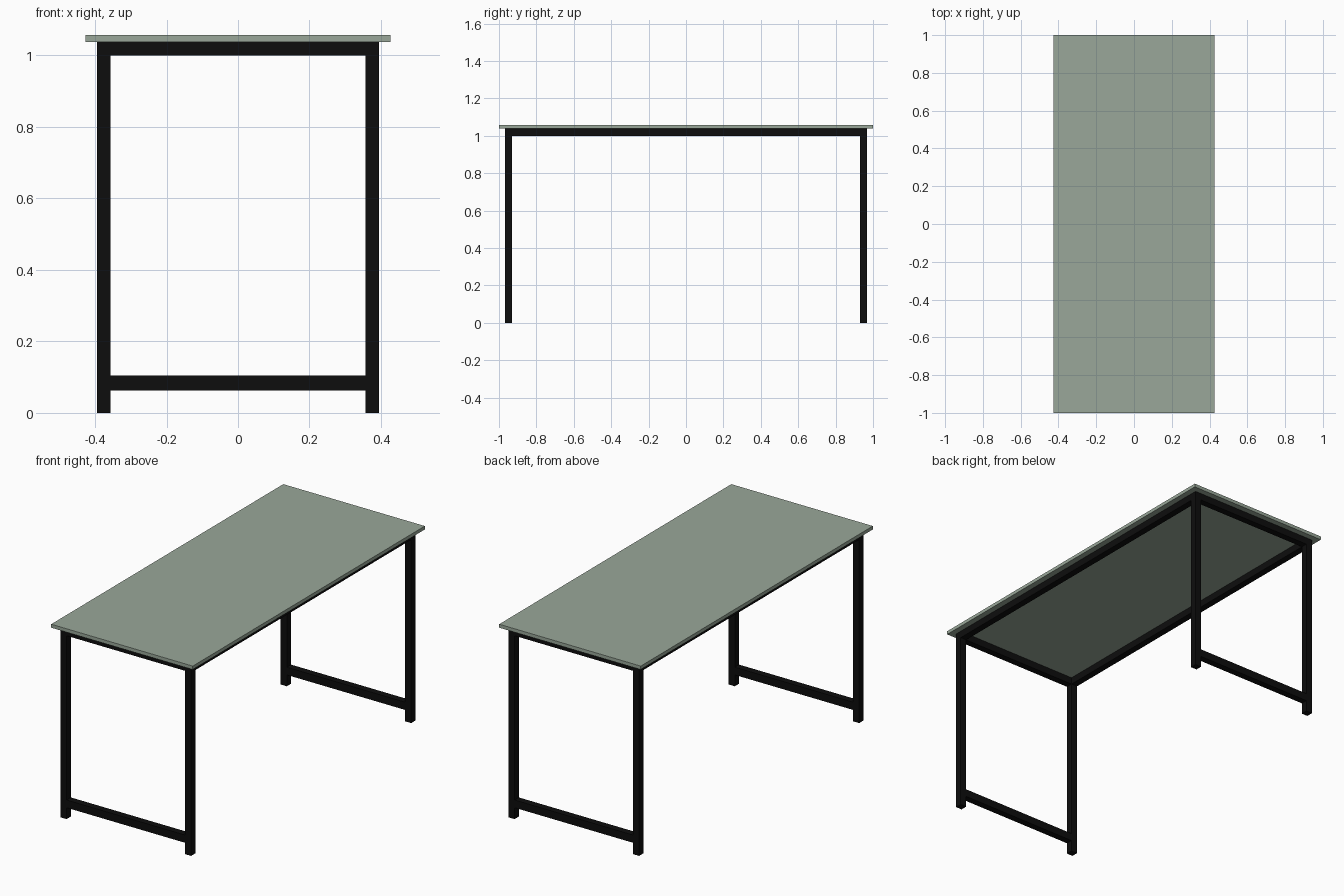
import bpy

if "Cube" in bpy.data.objects:
    bpy.data.objects.remove(bpy.data.objects["Cube"])

HX, HY = 0.427, 1.0            # table top half sizes
LX, LY = 0.394, 0.967          # frame outer half sizes
T = 0.037                      # square tube width
Z_RAIL, Z_FRAME, Z_TOP = 1.0, 1.038, 1.057


def material(name, color):
    m = bpy.data.materials.new(name)
    m.diffuse_color = color
    m.use_nodes = True
    m.node_tree.nodes["Principled BSDF"].inputs["Base Color"].default_value = m.diffuse_color
    return m


def box(name, lo, hi, mat):
    center = [(a + b) / 2 for a, b in zip(lo, hi)]
    size = [b - a for a, b in zip(lo, hi)]
    bpy.ops.mesh.primitive_cube_add(size=1, location=center)
    ob = bpy.context.object
    ob.name = name
    ob.scale = size
    bpy.ops.object.transform_apply(location=False, rotation=False, scale=True)
    ob.data.materials.append(mat)
    return ob


black = material("black_metal", (0.004, 0.004, 0.004, 1))
green = material("green_top", (0.32, 0.39, 0.32, 1))

# Table top
box("table_top", (-HX, -HY, Z_FRAME), (HX, HY, Z_TOP), green)

# Legs at the four corners
cx, cy = LX - T / 2, LY - T / 2
for sx, side in ((-1, "left"), (1, "right")):
    for sy, end in ((-1, "front"), (1, "back")):
        x, y = sx * cx, sy * cy
        box(f"{end}_{side}_leg", (x - T / 2, y - T / 2, 0),
            (x + T / 2, y + T / 2, Z_FRAME), black)

# Cross rails and low stretchers between the leg pairs
ix, iy = LX - T, LY - T
for sy, end in ((-1, "front"), (1, "back")):
    y = sy * cy
    for part, z0, z1 in (("top_rail", Z_RAIL, Z_FRAME), ("stretcher", 0.062, 0.104)):
        box(f"{end}_{part}", (-ix, y - T / 2, z0), (ix, y + T / 2, z1), black)

# Long side rails under the top
for sx, side in ((-1, "left"), (1, "right")):
    x = sx * cx
    box(f"{side}_side_rail", (x - T / 2, -iy, Z_RAIL), (x + T / 2, iy, Z_FRAME), black)
